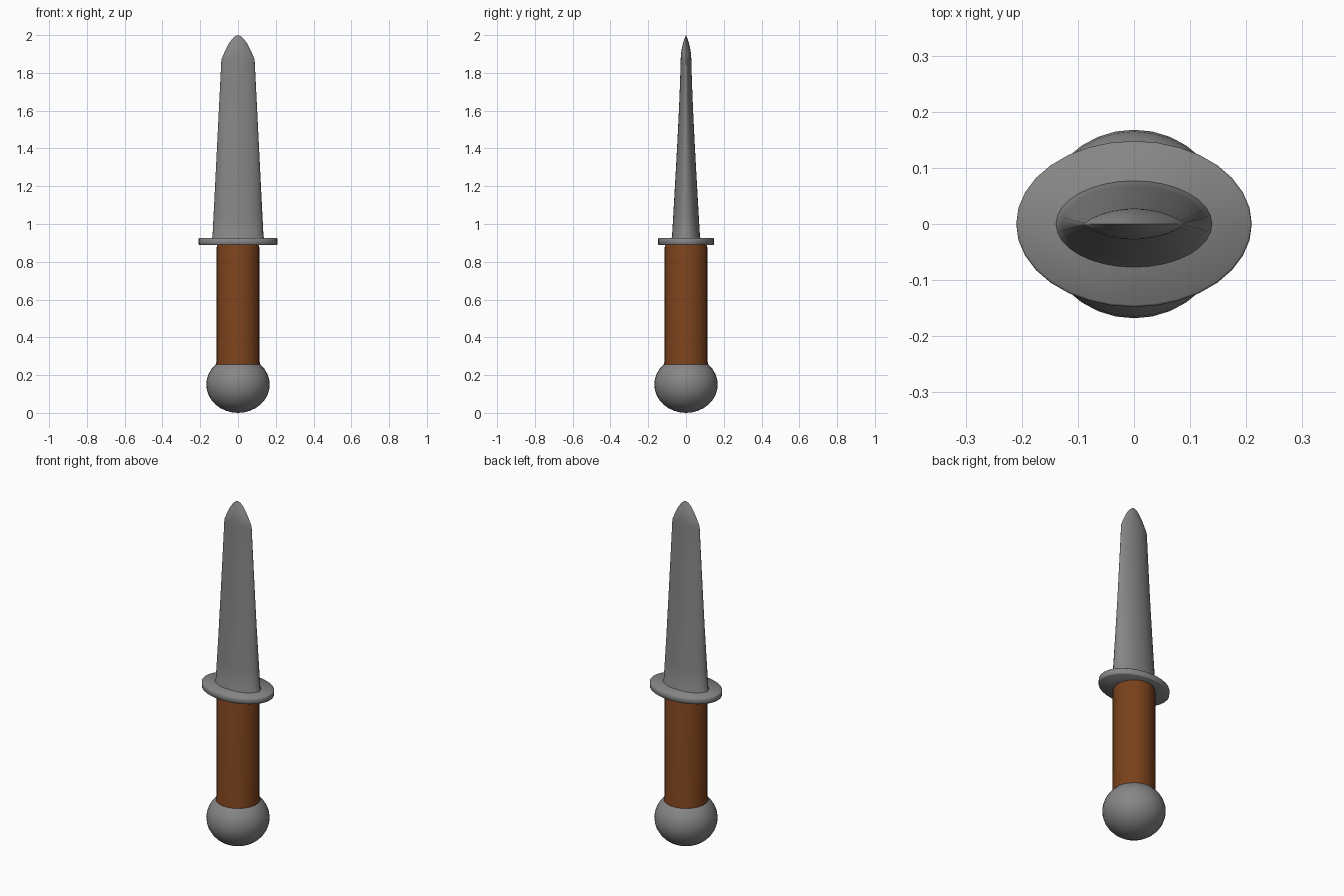
import bpy, bmesh
from math import sin, cos, pi, radians

if "Cube" in bpy.data.objects:
    bpy.data.objects.remove(bpy.data.objects["Cube"])

N = 32


def material(name, rgb):
    mat = bpy.data.materials.new(name)
    mat.diffuse_color = (*rgb, 1)
    mat.use_nodes = True
    mat.node_tree.nodes["Principled BSDF"].inputs["Base Color"].default_value = mat.diffuse_color
    return mat


STEEL = material("dark_steel", (0.24, 0.24, 0.24))
BROWN = material("brown_grip", (0.19, 0.053, 0.011))


def finish(obj, mat, angle):
    obj.data.materials.append(mat)
    bpy.ops.object.select_all(action='DESELECT')
    obj.select_set(True)
    bpy.context.view_layer.objects.active = obj
    bpy.ops.object.shade_smooth_by_angle(angle=radians(angle))


def loft(name, rings, mat, angle=35, cap_top=True):
    """Skin a stack of equal-length vertex rings."""
    bm = bmesh.new()
    rows = [[bm.verts.new(p) for p in ring] for ring in rings]
    for a, b in zip(rows, rows[1:]):
        for i in range(N):
            j = (i + 1) % N
            bm.faces.new((a[i], a[j], b[j], b[i]))
    bm.faces.new(rows[0][::-1])
    if cap_top:
        bm.faces.new(rows[-1])
    bmesh.ops.remove_doubles(bm, verts=bm.verts, dist=0.0002)
    bmesh.ops.recalc_face_normals(bm, faces=bm.faces)
    me = bpy.data.meshes.new(name)
    bm.to_mesh(me)
    bm.free()
    obj = bpy.data.objects.new(name, me)
    bpy.context.collection.objects.link(obj)
    finish(obj, mat, angle)


def section(rx, ry, z, lens=0.0):
    """Oval ring; lens > 0 pinches its ends towards a pointed lens shape."""
    pts = []
    for i in range(N):
        c, s = cos(2 * pi * i / N), sin(2 * pi * i / N)
        pts.append((rx * c, ry * (s * (1 - lens) + s * abs(s) * lens), z))
    return pts


# pommel: slightly flattened ball
bpy.ops.mesh.primitive_uv_sphere_add(segments=N, ring_count=16, radius=1, location=(0, 0, 0.15))
pommel = bpy.context.object
pommel.name = "pommel"
pommel.scale = (0.168, 0.168, 0.15)
bpy.ops.object.transform_apply(location=False, rotation=False, scale=True)
finish(pommel, STEEL, 35)

# grip: wooden cylinder, slightly flared at the pommel and softened at the top
loft("grip", [section(r, r, z) for r, z in
              ((0.119, 0.2), (0.119, 0.254), (0.113, 0.272), (0.113, 0.878),
               (0.109, 0.888), (0.107, 0.895))], BROWN)

# guard: thin oval plate with soft edges
loft("guard", [section(0.21 - d, 0.148 - d, z) for d, z in
               ((0.004, 0.889), (0, 0.893), (0, 0.921), (0.004, 0.925))], STEEL, 60)

# blade: oval foot tapering to a lens section
z_tip = 1.87
rings = [section(0.139, 0.077, 0.915), section(0.139, 0.077, 0.925), section(0.135, 0.074, 0.933)]
for k in range(1, 9):
    t = k / 8
    rings.append(section(0.135 - 0.047 * t, 0.074 - 0.054 * t + 0.008 * t ** 4,
                         0.933 + (z_tip - 0.933) * t, t * 0.6))

# blade tip: rows rise to a curved ridge along x
base = rings[-1]
for k in range(1, 9):
    t = k / 8
    rings.append([(x, y * (1 - t ** 2),
                   z + t * 0.13 * (1 - min(1, abs(x) / 0.088) ** 1.8)) for x, y, z in base])
loft("blade", rings, STEEL, 50, cap_top=False)
